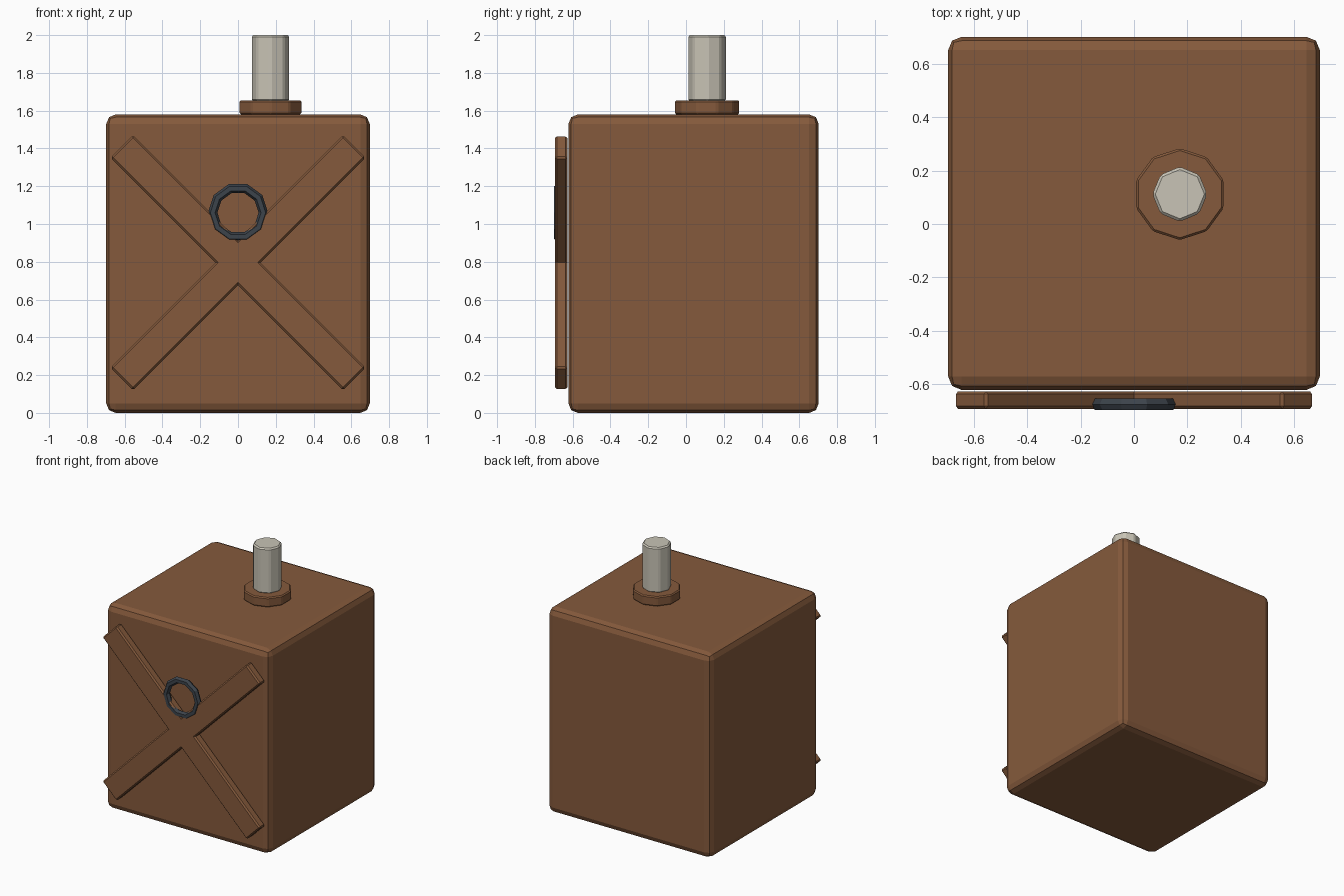
import bpy
from math import pi, radians

default = bpy.data.objects.get("Cube")
if default:
    bpy.data.objects.remove(default, do_unlink=True)


def material(name, rgb):
    mat = bpy.data.materials.new(name)
    mat.use_nodes = True
    mat.diffuse_color = (*rgb, 1)
    mat.node_tree.nodes["Principled BSDF"].inputs["Base Color"].default_value = (*rgb, 1)
    return mat


BROWN = material("rust brown", (0.235, 0.102, 0.045))
STEEL = material("dark steel", (0.045, 0.056, 0.07))
CREAM = material("pale cream", (0.58, 0.55, 0.465))


def finish(name, mat, bevel=0, segments=1):
    obj = bpy.context.object
    obj.name = name
    obj.data.materials.append(mat)
    if bevel:
        mod = obj.modifiers.new("soft edges", "BEVEL")
        mod.width, mod.segments = bevel, segments
        mod.limit_method, mod.angle_limit = "ANGLE", radians(30)
    return obj


def box(name, mat, center, size, bevel, segments=1, tilt=0):
    bpy.ops.mesh.primitive_cube_add(size=1, location=center, rotation=(0, tilt, 0))
    bpy.context.object.scale = size
    bpy.ops.object.transform_apply(location=False, rotation=False, scale=True)
    return finish(name, mat, bevel, segments)


def post(name, mat, sides, radius, bottom, top, bevel):
    bpy.ops.mesh.primitive_cylinder_add(vertices=sides, radius=radius, depth=top - bottom,
                                        location=(0.172, 0.112, (bottom + top) / 2))
    return finish(name, mat, bevel)


# Main container
box("can_body", BROWN, (0, 0.04, 0.79), (1.395, 1.325, 1.58), 0.05, 2)

# Crossed braces on the front
for name, tilt in (("brace_rising", -pi / 4), ("brace_falling", pi / 4)):
    box(name, BROWN, (0, -0.661, 0.795), (1.74, 0.066, 0.168), 0.01, 1, tilt)

# Faceted ring on the front
bpy.ops.mesh.primitive_torus_add(major_segments=10, minor_segments=6, major_radius=0.134,
                                 minor_radius=0.025, location=(0, -0.677, 1.06),
                                 rotation=(pi / 2, 0, 0))
finish("front_ring", STEEL)

# Collar and spout on the top
post("spout_collar", BROWN, 10, 0.172, 1.58, 1.655, 0.008)
post("spout", CREAM, 8, 0.103, 1.65, 2.0, 0.01)
